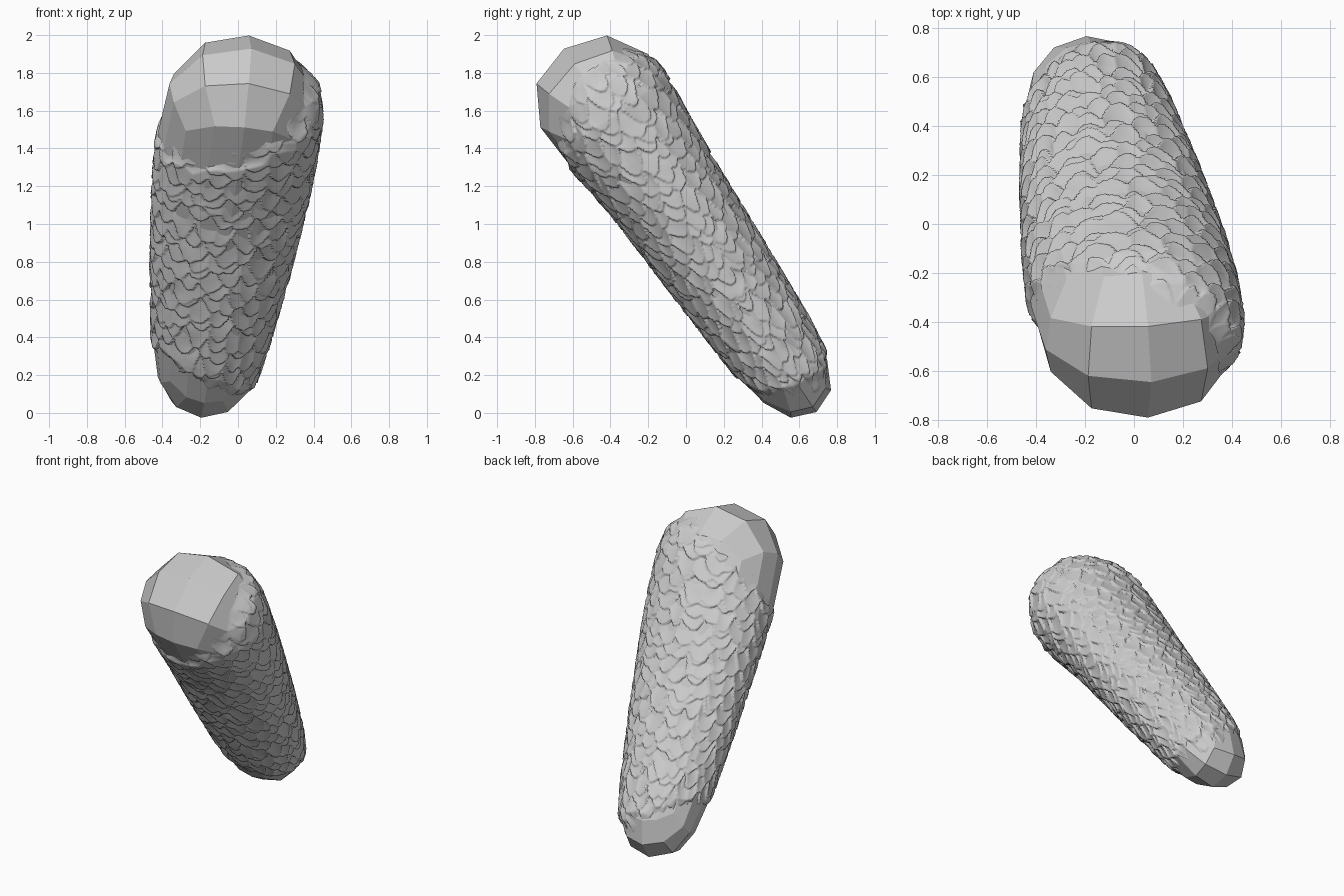
import bpy, bmesh, math, random
from mathutils import Vector, noise

if "Cube" in bpy.data.objects:
    bpy.data.objects.remove(bpy.data.objects["Cube"])

random.seed(4)
A, B = Vector((-0.20, 0.69, 0.005)), Vector((0.065, -0.63, 1.94))
D = (B - A).normalized()
E1 = (Vector((1, 0, 0)) - D * D.x).normalized()
E2 = D.cross(E1)
LENGTH = (B - A).length

# Body profile: position along axis, half width, half depth
PROFILE = [(0, 0, 0), (.005, .09, .07), (.02, .15, .12), (.05, .21, .17), (.10, .258, .21),
           (.186, .295, .236), (.39, .355, .265), (.6, .402, .29), (.72, .417, .318),
           (.83, .417, .35), (.90, .385, .335), (.95, .305, .275), (.98, .205, .19),
           (.995, .10, .09), (1, 0, 0)]


def radii(t):
    for (t0, a0, b0), (t1, a1, b1) in zip(PROFILE, PROFILE[1:]):
        if t <= t1:
            k = (t - t0) / (t1 - t0)
            return a0 + (a1 - a0) * k, b0 + (b1 - b0) * k
    return PROFILE[-1][1:]


def point(t, ang, lift=0):
    a, b = radii(t)
    sag = -.02 * max(0, (t - .65) / .35)
    return (A + D * (t * LENGTH) + E1 * ((a + lift) * math.cos(ang))
            + E2 * ((b + lift) * math.sin(ang) + sag))


# Faceted core from a subdivided cube, visible at both rounded ends
STRETCH = [(-1, 0), (-.3, .2), (0, .5), (.3, .72), (1, 1)]


def along(z):
    for (z0, t0), (z1, t1) in zip(STRETCH, STRETCH[1:]):
        if z <= z1:
            return t0 + (t1 - t0) * (z - z0) / (z1 - z0)
    return 1


bm = bmesh.new()
bmesh.ops.create_cube(bm, size=2)
bmesh.ops.subdivide_edges(bm, edges=bm.edges[:], cuts=3, use_grid_fill=True)
for v in bm.verts:
    n = Vector(math.tan(c * math.pi / 4) for c in v.co).normalized()
    v.co = point(along(n.z), math.atan2(n.y, n.x), .006)
bmesh.ops.recalc_face_normals(bm, faces=bm.faces[:])
me = bpy.data.meshes.new("faceted_core")
bm.to_mesh(me)
bm.free()
bpy.context.collection.objects.link(bpy.data.objects.new("faceted_core", me))

# Overlapping scale layout: rows of (angle, edge position) with jitter
ROW, COUNT = 0.072, 20
rows = []
for j in range(int(LENGTH / ROW) + 2):
    rows.append([(i + .5 * (j % 2) + random.uniform(-.32, .32), j * ROW + random.uniform(-.035, .035))
                 for i in range(COUNT)])


def scale_height(s, ang):
    u = ang / (2 * math.pi) * COUNT
    top = min(len(rows) - 1, int(s / ROW) + 1)
    for j in range(top, max(-1, top - 5), -1):
        base = int(u - .5 * (j % 2) + .5)
        edge = 9
        for i in (base - 1, base, base + 1):
            c, e = rows[j][i % COUNT]
            d = (u - c + COUNT / 2) % COUNT - COUNT / 2
            edge = min(edge, e + .075 * abs(2 * d * .9) ** 2.2)
        if s >= edge:
            return .026 * max(0, 1 - (s - edge) / (2 * ROW))
    return 0


def bare(p, t):
    """How far a point lies inside the scaled zone (negative = bare end)."""
    wob = .06 * noise.noise(p * 9)
    top = 1.33 + .32 * p.x - (-.78 * p.y + .62 * p.z) + wob
    q = (p - A).dot(E2)
    low = (t - (.105 - .2 * (p.x + .15) - .12 * q)) * LENGTH + wob
    return min(top, low)


# Scaled skin
M, R = 300, 330
verts, keep = [], []
for r in range(R):
    t = .02 + .975 * r / (R - 1)
    for i in range(M):
        ang = 2 * math.pi * i / M
        p = point(t, ang)
        z = bare(p, t)
        fade = min(1, max(0, (z + .06) / .12))
        warp = .025 * noise.noise(p * 8)
        turn = .06 * noise.noise(p * 8 + Vector((5, 5, 5)))
        lift = scale_height(t * LENGTH + warp, (ang + turn) % (2 * math.pi)) * fade
        verts.append(point(t, ang, lift - .004 - .02 * (1 - fade)))
        keep.append(z > -.06)
faces = [(r * M + i, r * M + (i + 1) % M, (r + 1) * M + (i + 1) % M, (r + 1) * M + i)
         for r in range(R - 1) for i in range(M)]
me = bpy.data.meshes.new("scaled_skin")
me.from_pydata(verts, [], [f for f in faces if any(keep[v] for v in f)])
me.polygons.foreach_set("use_smooth", [True] * len(me.polygons))
bpy.context.collection.objects.link(bpy.data.objects.new("scaled_skin", me))

# Drop the unused vertices of the bare ends
bm = bmesh.new()
bm.from_mesh(me)
bmesh.ops.delete(bm, geom=[v for v in bm.verts if not v.link_faces], context='VERTS')
bm.to_mesh(me)
bm.free()
